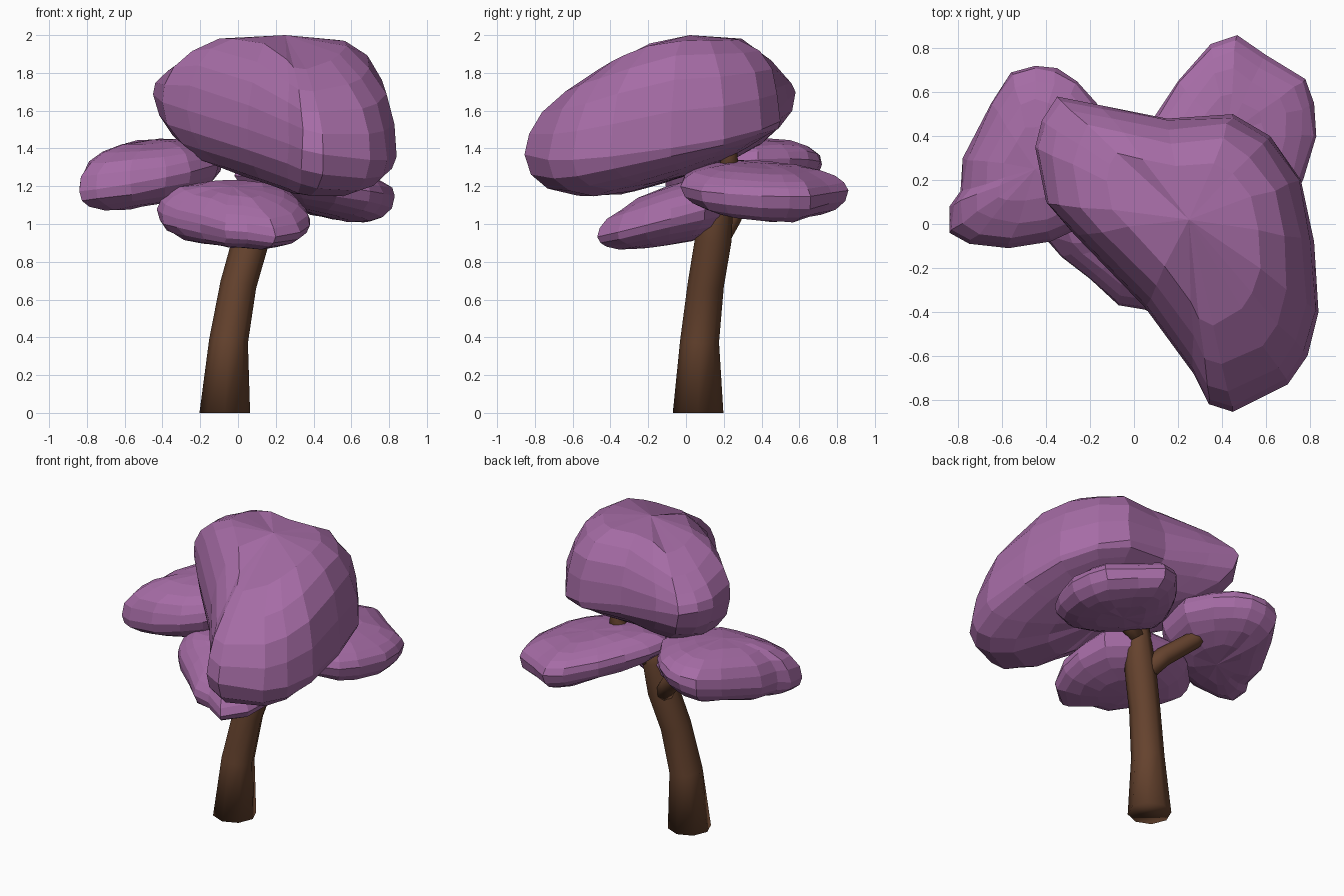
import bpy, bmesh, math, random
from mathutils import Vector

if "Cube" in bpy.data.objects:
    bpy.data.objects.remove(bpy.data.objects["Cube"])

random.seed(4)


def material(name, color):
    m = bpy.data.materials.new(name)
    m.diffuse_color = (*color, 1)
    m.use_nodes = True
    m.node_tree.nodes["Principled BSDF"].inputs["Base Color"].default_value = m.diffuse_color
    return m


LEAF = material("purple_leaves", (0.38, 0.15, 0.38))
BARK = material("brown_bark", (0.13, 0.055, 0.027))


def finish(name, bm, mat, smooth):
    bmesh.ops.recalc_face_normals(bm, faces=bm.faces)
    me = bpy.data.meshes.new(name)
    bm.to_mesh(me)
    bm.free()
    me.materials.append(mat)
    for p in me.polygons:
        p.use_smooth = smooth
    ob = bpy.data.objects.new(name, me)
    bpy.context.collection.objects.link(ob)


def skin(bm, rings, closed_ends):
    n = len(rings[0])
    for a, b in zip(rings, rings[1:]):
        for i in range(n):
            j = (i + 1) % n
            bm.faces.new((a[i], a[j], b[j], b[i]))
    if closed_ends:
        bm.faces.new(rings[0][::-1])
        bm.faces.new(rings[-1])


def slope(a, b, c):
    return lambda x, y: a + b * x + c * y


# Leaf clump: plan outline swelled between a lower, middle and upper surface
def clump(name, center, outline, low, mid, high, fullness=.75, steps=5):
    bm = bmesh.new()
    cx, cy = center
    rings = []
    for k in range(-steps + 1, steps):
        phi = k / steps * math.pi / 2
        r = math.cos(phi) ** (fullness if k > 0 else .75)
        s = abs(math.sin(phi)) ** 0.95
        target = high if k > 0 else low
        ring = []
        for ox, oy in outline:
            x, y = cx + (ox - cx) * r, cy + (oy - cy) * r
            z = mid(ox, oy) * (1 - s) + target(x, y) * s
            if k:
                x += random.uniform(-.008, .008)
                y += random.uniform(-.008, .008)
                z += random.uniform(-.006, 0.002)
            ring.append(bm.verts.new((x, y, z)))
        rings.append(ring)
    skin(bm, rings, False)
    n = len(outline)
    for ring, target in ((rings[0], low), (rings[-1], high)):
        tip = bm.verts.new((cx, cy, target(cx, cy)))
        for i in range(n):
            bm.faces.new((ring[i], ring[(i + 1) % n], tip))
    finish(name, bm, LEAF, False)


# Round limb through points (x, y, z, radius)
def limb(name, path, sides=8, flat_base=False):
    bm = bmesh.new()
    pts = [Vector(p[:3]) for p in path]
    rings = []
    for i, p in enumerate(pts):
        d = (pts[min(i + 1, len(pts) - 1)] - pts[max(i - 1, 0)]).normalized()
        if flat_base and i == 0:
            d = Vector((0, 0, 1))
        u = Vector((0, 1, 0)).cross(d).normalized()
        v = d.cross(u)
        rings.append([bm.verts.new(p + path[i][3] * (u * math.cos(t) + v * math.sin(t)))
                      for t in (2 * math.pi * j / sides for j in range(sides))])
    skin(bm, rings, True)
    finish(name, bm, BARK, True)


# Trunk and branches
limb("trunk", [(-.07, .064, 0, .134), (-.05, .072, .38, .103), (.002, .105, .68, .096),
               (.07, .145, .92, .097), (.11, .17, 1.12, .08), (.11, .18, 1.25, .055)],
     flat_base=True)
limb("upper_branch", [(.11, .18, 1.1, .06), (.25, .2, 1.2, .05),
                      (.36, .23, 1.34, .045), (.35, .22, 1.5, .04)])
limb("left_branch", [(.07, .15, .88, .06), (-.04, .23, 1.02, .06), (-.22, .3, 1.17, .055),
                     (-.3, .33, 1.25, .045)])
limb("front_branch", [(.11, .18, 1.05, .05), (.06, .1, 1.12, .04), (0, 0, 1.12, .03)])


# Main canopy: keeled underside, domed top with a shallow groove at the front
def canopy_low(x, y):
    return 1.24 - .03 * x + .25 * y + .1 * abs(x + y)


def canopy_high(x, y):
    cap = 2.0 - .25 * max(0, y - x - .25)
    groove = .03 * math.exp(-((x - .32) ** 2 + (y + .5) ** 2) / .03)
    return min(cap, 2.06 + .42 * y) - groove


clump("main_canopy", (.25, .02),
      [(-.45, .35), (-.42, .47), (-.35, .58), (-.15, .54), (.15, .48), (.45, .5),
       (.62, .4), (.76, .2), (.82, -.08), (.84, -.4), (.79, -.6), (.7, -.73),
       (.45, -.855), (.34, -.82), (.27, -.68), (.05, -.38), (-.27, -.05), (-.4, .1)],
      canopy_low, slope(1.56, -.18, .13), canopy_high, fullness=.52)

# Left clump
clump("left_clump", (-.45, .25),
      [(-.84, .08), (-.84, -.04), (-.75, -.09), (-.57, -.11), (-.38, -.08), (-.25, -.02),
       (-.1, .15), (-.08, .38), (-.17, .55), (-.26, .65), (-.35, .71), (-.45, .72),
       (-.56, .69), (-.65, .55), (-.78, .3), (-.79, .15)],
      slope(1.145, .14, .1), slope(1.32, .17, .1), slope(1.445, .03, .06))

# Front clump
clump("front_clump", (-.03, -.1),
      [(-.43, .02), (-.4, -.07), (-.33, -.15), (-.2, -.25), (-.07, -.37), (.05, -.39),
       (.2, -.47), (.33, -.36), (.38, -.22), (.38, -.08), (.32, .1), (.12, .23),
       (-.1, .23), (-.3, .15)],
      slope(.9, 0, .13), slope(1.06, -.03, .26),
      lambda x, y: min(1.24, 1.235 + .35 * y))

# Back right clump
clump("back_clump", (.42, .4),
      [(.1, .5), (.2, .65), (.35, .82), (.47, .86), (.6, .77), (.78, .66), (.82, .55),
       (.83, .4), (.77, .2), (.7, .08), (.52, -.03), (.32, -.02), (.1, .07), (-.02, .2),
       (.02, .35)],
      slope(1.165, -.22, -.06), slope(1.26, -.12, -.03), slope(1.38, -.11, -.03))
